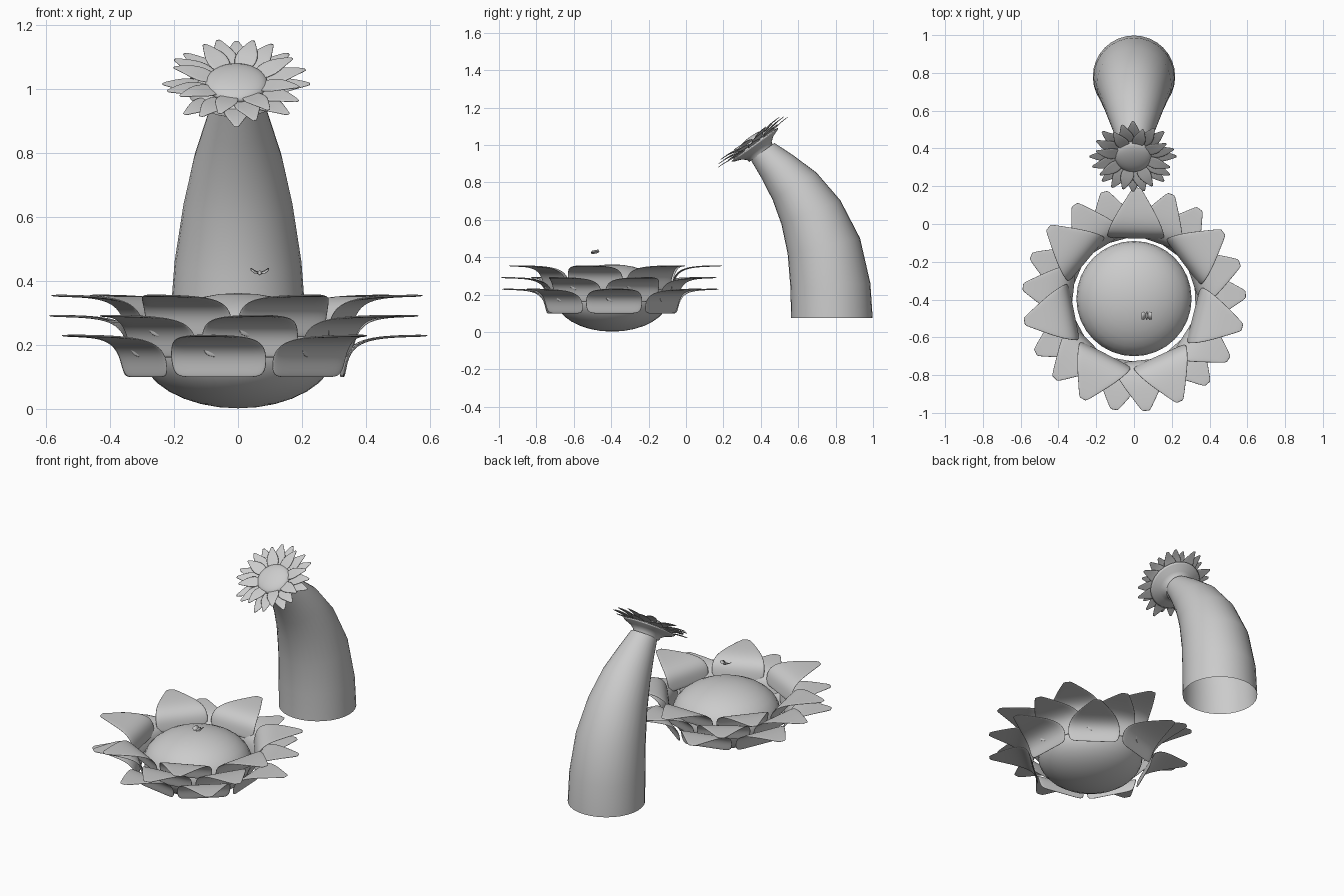
import bpy, bmesh
from math import sin, cos, pi, radians
from mathutils import Matrix, Vector

if "Cube" in bpy.data.objects:
    bpy.data.objects.remove(bpy.data.objects["Cube"])


def finish(name, bm, mat=Matrix(), solid=0, subsurf=0):
    bm.normal_update()
    me = bpy.data.meshes.new(name)
    bm.to_mesh(me)
    bm.free()
    ob = bpy.data.objects.new(name, me)
    bpy.context.collection.objects.link(ob)
    ob.matrix_world = mat
    for p in me.polygons:
        p.use_smooth = True
    if solid:
        m = ob.modifiers.new("thickness", 'SOLIDIFY')
        m.thickness = solid
        m.offset = 0
    if subsurf:
        m = ob.modifiers.new("smooth", 'SUBSURF')
        m.levels = m.render_levels = subsurf
    return ob


def loft(bm, rings, close=True):
    vs = [[bm.verts.new(p) for p in ring] for ring in rings]
    n = len(vs[0])
    for a, b in zip(vs, vs[1:]):
        for i in range(n if close else n - 1):
            j = (i + 1) % n
            bm.faces.new((a[i], a[j], b[j], b[i]))
    return vs


def petal_ring(name, profile, count, start, mat, thick, subsurf):
    # profile rows: radius, height, half width
    bm = bmesh.new()
    for k in range(count):
        rot = Matrix.Rotation(start + 2 * pi * k / count, 3, 'Z')
        loft(bm, [[rot @ Vector((r, -w * t, z)) for t in (-1, -.55, 0, .55, 1)]
                  for r, z, w in profile], close=False)
    return finish(name, bm, mat, thick, subsurf)


def ellipsoid(name, mat, size, seg=32):
    bm = bmesh.new()
    bmesh.ops.create_uvsphere(bm, u_segments=seg, v_segments=seg // 2, radius=1)
    bmesh.ops.scale(bm, vec=size, verts=bm.verts)
    return finish(name, bm, mat)


# Large flower: flattened heart and three rings of cupped petals
ellipsoid("large_flower_heart", Matrix.Translation((0, -.395, .182)), (.305, .305, .18))
big = [(.325, 0, .135), (.33, .03, .152), (.34, .075, .155), (.375, .11, .145),
       (.44, .126, .115), (.53, .13, .06), (.595, .131, .02)]
for i, (label, z, ang) in enumerate((("lower", .098, 105.5), ("middle", .16, 122), ("upper", .223, 88.5))):
    petal_ring(label + "_large_petals", big, 7, radians(ang),
               Matrix.Translation((0, -.4, z)), .007, 2)

# Bent, tapering stem, open at the base: y, z, radius, tilt
bm = bmesh.new()
path = [(.78, .075, .218, 0), (.772, .25, .214, 3), (.737, .46, .198, 12),
        (.668, .64, .17, 22), (.58, .78, .138, 32), (.487, .885, .104, 36), (.41, .965, .078, 36)]
rings = []
for y, z, r, tilt in path:
    t = radians(tilt)
    rings.append([(r * cos(a), y + r * sin(a) * cos(t), z + r * sin(a) * sin(t))
                  for a in (2 * pi * i / 32 for i in range(32))])
loft(bm, rings)
finish("stem", bm)

# Small tilted flower on top of the stem
head = Matrix.Translation((-.005, .365, 1.005)) @ Matrix.Rotation(radians(35.8), 4, 'X')
bm = bmesh.new()
cup = [(.077, -.062), (.082, -.045), (.105, -.027), (.145, -.012), (.155, -.004), (.10, .006)]
vs = loft(bm, [[(r * cos(2 * pi * i / 32), r * sin(2 * pi * i / 32), z) for i in range(32)]
               for r, z in cup])
bm.faces.new(vs[-1])
finish("small_flower_cup", bm, head)
ellipsoid("small_flower_heart", head @ Matrix.Translation((0, 0, .015)), (.097, .097, .03))
small = [(.09, 0, .03), (.12, .006, .042), (.155, .014, .04), (.195, .018, .022), (.232, .018, .006)]
for label, z, ang, s in (("lower", -.006, 0, 1), ("middle", .008, 15, .97), ("upper", .02, 30, .88)):
    prof = [(r * s, h, w * s) for r, h, w in small]
    petal_ring(label + "_small_petals", prof, 8, radians(ang),
               head @ Matrix.Translation((0, 0, z)), .004, 1)

# Tiny hovering insect: slim body and two upturned wings
spot = Matrix.Translation((.068, -.485, .425)) @ Matrix.Rotation(radians(12), 4, 'X')
ellipsoid("insect_body", spot, (.006, .024, .006), 12)
for side, name in ((1, "right_wing"), (-1, "left_wing")):
    bm = bmesh.new()
    loft(bm, [[(side * x, -w, z), (side * x, w, z)]
              for x, z, w in ((.003, 0, .01), (.016, .003, .022), (.028, .012, .018))], close=False)
    finish("insect_" + name, bm, spot, .002)
